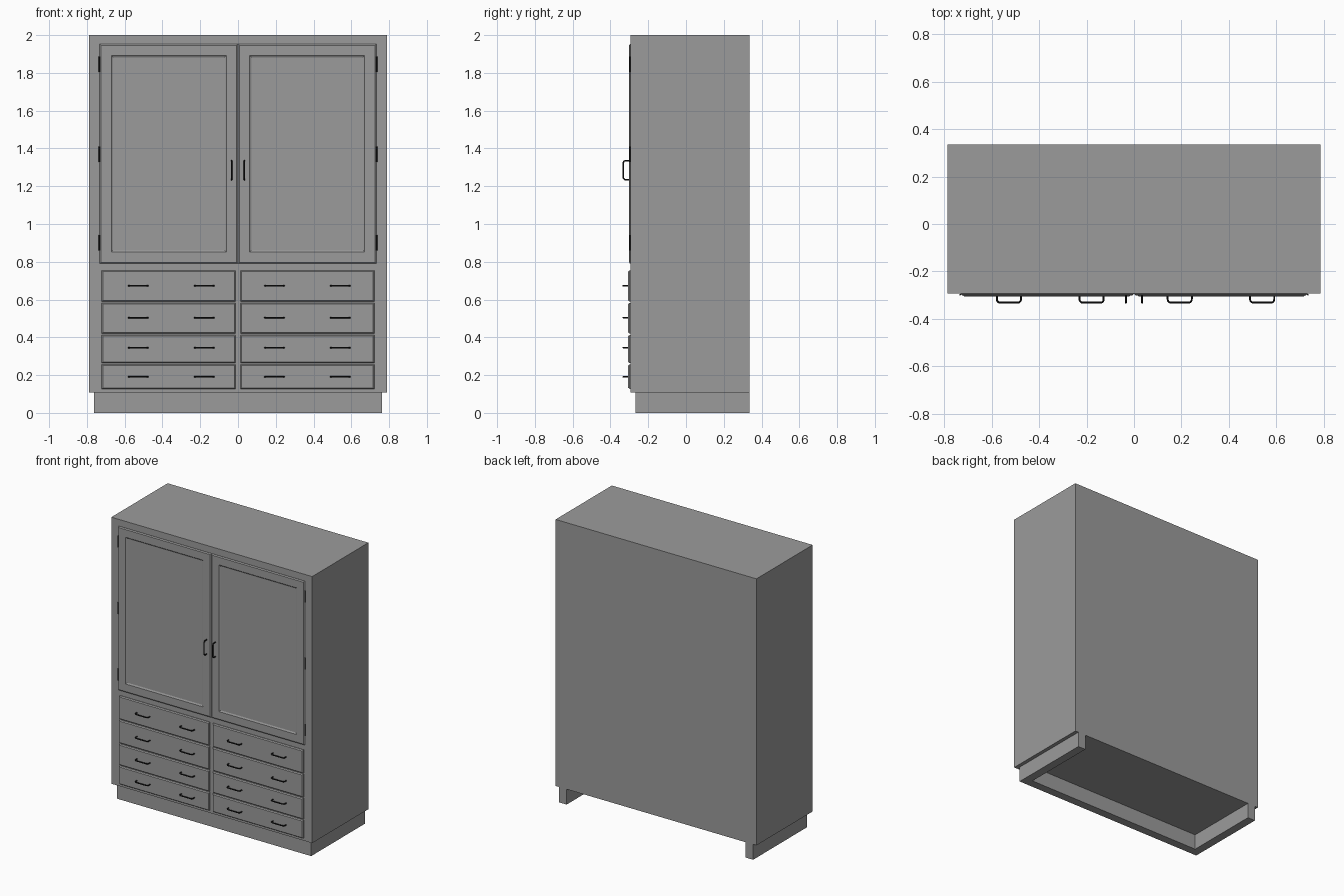
import bpy, bmesh, math

if "Cube" in bpy.data.objects:
    bpy.data.objects.remove(bpy.data.objects["Cube"])

FRONT, BACK = -0.294, 0.336
BASE_H = 0.109


def material(name, v):
    m = bpy.data.materials.new(name)
    m.diffuse_color = (v, v, v, 1)
    m.use_nodes = True
    m.node_tree.nodes["Principled BSDF"].inputs["Base Color"].default_value = m.diffuse_color
    return m


PAINT = material("dark_grey_paint", 0.33)
METAL = material("black_metal", 0.01)


def finish(name, bm):
    bmesh.ops.recalc_face_normals(bm, faces=bm.faces)
    mesh = bpy.data.meshes.new(name)
    bm.to_mesh(mesh)
    bm.free()
    mesh.materials.append(PAINT)
    obj = bpy.data.objects.new(name, mesh)
    bpy.context.collection.objects.link(obj)
    return obj


def prism(name, outline, z0, z1):
    """Extrude an xy outline from z0 to z1."""
    bm = bmesh.new()
    face = bm.faces.new([bm.verts.new((x, y, z0)) for x, y in outline])
    ext = bmesh.ops.extrude_face_region(bm, geom=[face])
    top = [v for v in ext["geom"] if isinstance(v, bmesh.types.BMVert)]
    bmesh.ops.translate(bm, verts=top, vec=(0, 0, z1 - z0))
    # extruding keeps only the upper cap, so close the underside if needed
    if not any(all(abs(v.co.z - z0) < 1e-6 for v in fc.verts) for fc in bm.faces):
        bmesh.ops.holes_fill(bm, edges=bm.edges)
    return finish(name, bm)


def panel(name, x0, x1, z0, z1, rings):
    """Front panel made of nested rectangles, each given as (inset, y)."""
    bm = bmesh.new()
    loops = []
    for i, y in rings:
        pts = [(x0 + i, z0 + i), (x1 - i, z0 + i), (x1 - i, z1 - i), (x0 + i, z1 - i)]
        loops.append([bm.verts.new((x, y, z)) for x, z in pts])
    for a, b in zip(loops, loops[1:]):
        for k in range(4):
            n = (k + 1) % 4
            bm.faces.new((a[k], a[n], b[n], b[k]))
    bm.faces.new(loops[0])
    bm.faces.new(loops[-1])
    return finish(name, bm)


def handle(name, x, z, y_root, vertical=False):
    """Rounded bar pull swept along a U-shaped path."""
    half, rad, r, y_out = 0.051, 0.004, 0.014, -0.332
    side = [(half, y_root + 0.003)]
    for k in range(6):
        a = math.radians(90 * k / 5)
        side.append((half - r + r * math.cos(a), y_out + r - r * math.sin(a)))
    path = side + [(-u, y) for u, y in reversed(side)]
    curve = bpy.data.curves.new(name, "CURVE")
    curve.dimensions = "3D"
    curve.bevel_depth = rad
    curve.bevel_resolution = 2
    curve.use_fill_caps = True
    curve.materials.append(METAL)
    spline = curve.splines.new("POLY")
    spline.points.add(len(path) - 1)
    for p, (u, y) in zip(spline.points, path):
        p.co = (x, y, z + u, 1) if vertical else (x + u, y, z, 1)
    obj = bpy.data.objects.new(name, curve)
    bpy.context.collection.objects.link(obj)
    bpy.ops.object.select_all(action="DESELECT")
    obj.select_set(True)
    bpy.context.view_layer.objects.active = obj
    bpy.ops.object.convert(target="MESH")
    bpy.ops.object.shade_smooth_by_angle()


# Cabinet carcass
prism("cabinet_body", [(-0.788, FRONT), (0.788, FRONT), (0.788, BACK), (-0.788, BACK)],
      BASE_H, 2.0)

# U-shaped plinth, open at the back
w, f, t = 0.762, -0.268, 0.06
prism("plinth", [(-w, BACK), (-w, f), (w, f), (w, BACK), (w - t, BACK),
                 (w - t, f + t), (-w + t, f + t), (-w + t, BACK)], 0, BASE_H)

# Drawer rows: bottom, top, handle height
drawer_rows = [(0.127, 0.257, 0.191), (0.263, 0.412, 0.345),
               (0.419, 0.583, 0.504), (0.589, 0.754, 0.673)]
for s, label in ((-1, "left"), (1, "right")):
    # Door with chamfered edge and recessed centre panel
    x0, x1 = sorted((s * 0.001, s * 0.732))
    panel(f"{label}_door", x0, x1, 0.79, 1.953,
          [(0, -0.285), (0, -0.296), (0.007, -0.302), (0.061, -0.302),
           (0.065, -0.299), (0.071, -0.296)])
    handle(f"{label}_door_handle", s * 0.034, 1.285, -0.302, vertical=True)

    # Hinge barrels
    for n, z in enumerate((0.9, 1.37, 1.845)):
        bpy.ops.mesh.primitive_cylinder_add(vertices=12, radius=0.0035, depth=0.082,
                                            location=(s * 0.734, -0.298, z))
        hinge = bpy.context.object
        hinge.name = f"{label}_hinge_{n + 1}"
        hinge.data.materials.append(METAL)
        bpy.ops.object.shade_smooth_by_angle()

    # Drawer fronts with two pulls each
    x0, x1 = sorted((s * 0.013, s * 0.722))
    pulls = (-0.528, -0.179) if s < 0 else (0.193, 0.541)
    for n, (z0, z1, hz) in enumerate(drawer_rows):
        panel(f"{label}_drawer_{n + 1}", x0, x1, z0, z1,
              [(0, -0.285), (0, -0.299), (0.006, -0.306)])
        for k, px in enumerate(pulls):
            handle(f"{label}_drawer_{n + 1}_handle_{k + 1}", px, hz, -0.306)
